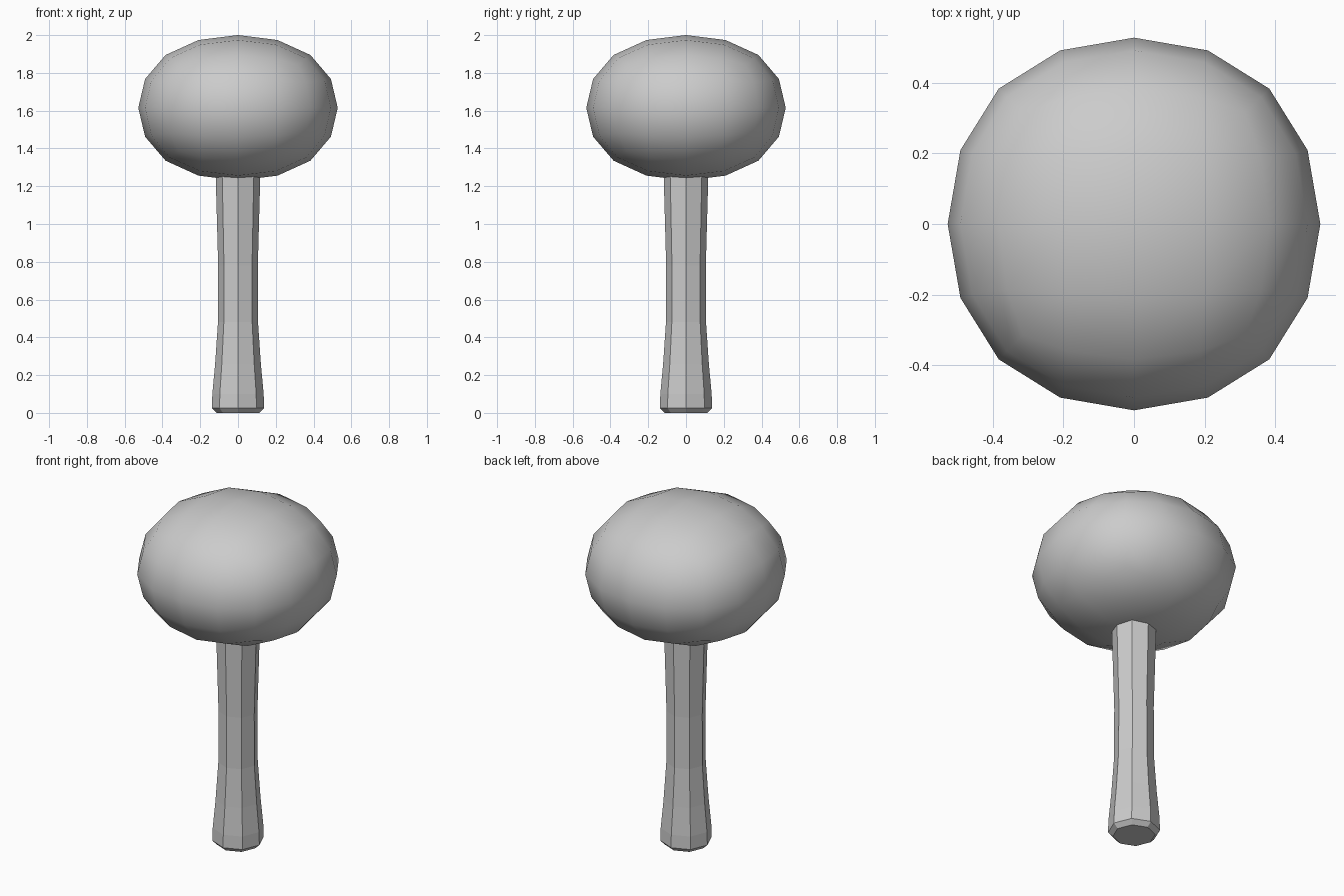
import bpy
import bmesh
from math import cos, sin, pi

if "Cube" in bpy.data.objects:
    bpy.data.objects.remove(bpy.data.objects["Cube"])

# Rounded head: a box softened by subdivision
bpy.ops.mesh.primitive_cube_add(size=2, location=(0, 0, 1.615))
head = bpy.context.object
head.name = "head"
head.scale = (0.629, 0.629, 0.459)
bpy.ops.object.transform_apply(location=False, rotation=False, scale=True)
sub = head.modifiers.new("round", "SUBSURF")
sub.levels = sub.render_levels = 2
bpy.ops.object.modifier_apply(modifier=sub.name)
bpy.ops.object.shade_smooth()

# Eight-sided handle lofted through (radius, height) rings
SIDES = 8
profile = [(0.113, 0.0), (0.138, 0.025), (0.136, 0.10), (0.121, 0.26),
           (0.106, 0.48), (0.105, 0.78), (0.111, 1.0), (0.118, 1.25), (0.118, 1.3)]
bm = bmesh.new()
rings = [[bm.verts.new((r * cos(2 * pi * i / SIDES), r * sin(2 * pi * i / SIDES), z))
          for i in range(SIDES)] for r, z in profile]
for low, high in zip(rings, rings[1:]):
    for i in range(SIDES):
        j = (i + 1) % SIDES
        bm.faces.new((low[i], low[j], high[j], high[i]))
bm.faces.new(rings[0][::-1])
bm.faces.new(rings[-1])
mesh = bpy.data.meshes.new("handle")
bm.to_mesh(mesh)
bm.free()
handle = bpy.data.objects.new("handle", mesh)
bpy.context.collection.objects.link(handle)
